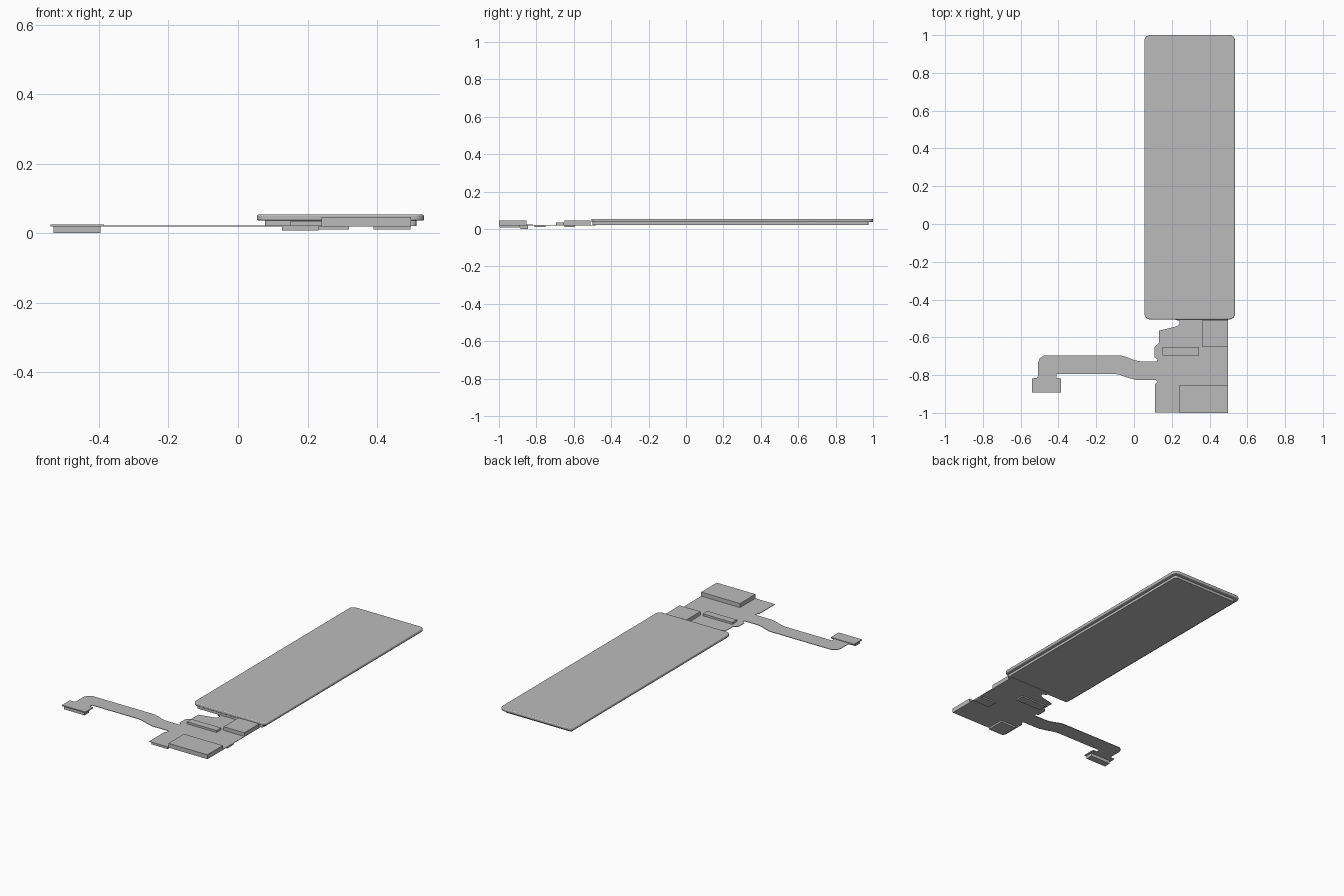
import bpy, bmesh, math

cube = bpy.data.objects.get("Cube")
if cube:
    bpy.data.objects.remove(cube, do_unlink=True)

grey = bpy.data.materials.new("plain grey")
grey.use_nodes = True
color = (0.5, 0.5, 0.5, 1)
grey.diffuse_color = color
grey.node_tree.nodes["Principled BSDF"].inputs["Base Color"].default_value = color


def prism(name, outline, z0, z1):
    """Extrude a flat outline from z0 up to z1."""
    bm = bmesh.new()
    face = bm.faces.new([bm.verts.new((x, y, z0)) for x, y in outline])
    geom = bmesh.ops.extrude_face_region(bm, geom=[face])["geom"]
    for v in geom:
        if isinstance(v, bmesh.types.BMVert):
            v.co.z = z1
    bmesh.ops.recalc_face_normals(bm, faces=bm.faces)
    mesh = bpy.data.meshes.new(name)
    bm.to_mesh(mesh)
    bm.free()
    mesh.materials.append(grey)
    ob = bpy.data.objects.new(name, mesh)
    bpy.context.collection.objects.link(ob)
    return ob


def box(name, x0, x1, y0, y1, z0, z1):
    return prism(name, [(x0, y0), (x1, y0), (x1, y1), (x0, y1)], z0, z1)


def rounded(x0, x1, y0, y1, r, steps=6):
    """Rectangle outline with round corners."""
    centres = [(x1 - r, y1 - r), (x0 + r, y1 - r), (x0 + r, y0 + r), (x1 - r, y0 + r)]
    return [(cx + r * math.cos(a), cy + r * math.sin(a))
            for i, (cx, cy) in enumerate(centres)
            for a in [(i + k / steps) * math.pi / 2 for k in range(steps + 1)]]


# Long display panel: wide cover with softened top edge, narrower backing
cover = prism("cover_panel", rounded(0.055, 0.535, -0.505, 1, 0.03), 0.036, 0.054)
bevel = cover.modifiers.new("soft top edge", "BEVEL")
bevel.width = 0.005
bevel.segments = 3
bevel.limit_method = "ANGLE"
bevel.angle_limit = math.radians(50)
prism("backing_panel", rounded(0.077, 0.513, -0.5, 0.976, 0.012), 0.021, 0.036)

# Flexible circuit sheet with its side ribbon, traced clockwise
FLEX_Z0, FLEX_Z1 = 0.019, 0.022
flex = [
    (0.497, -0.998), (0.11, -0.998), (0.11, -0.85), (0.125, -0.835), (0.115, -0.825),
    (0.01, -0.825), (-0.03, -0.815), (-0.08, -0.797), (-0.11, -0.793),
    (-0.41, -0.793), (-0.41, -0.815), (-0.386, -0.818), (-0.386, -0.893),
    (-0.54, -0.893), (-0.54, -0.818), (-0.515, -0.815), (-0.508, -0.805),
    (-0.508, -0.735), (-0.5, -0.712), (-0.478, -0.697),
    (-0.065, -0.697), (-0.04, -0.704), (0.005, -0.722), (0.04, -0.728),
    (0.12, -0.728), (0.125, -0.716), (0.108, -0.705), (0.108, -0.652),
    (0.132, -0.628), (0.132, -0.565), (0.225, -0.542), (0.24, -0.53),
    (0.24, -0.512), (0.22, -0.508), (0.22, -0.48), (0.497, -0.48),
]
prism("flex_circuit", flex, FLEX_Z0, FLEX_Z1)

# Parts mounted on top of the sheet
box("front_top_block", 0.24, 0.497, -1.0, -0.853, FLEX_Z1, 0.046)
box("rear_top_block", 0.36, 0.497, -0.65, -0.51, FLEX_Z1, 0.044)
box("small_top_block", 0.15, 0.345, -0.695, -0.652, FLEX_Z1, 0.034)

# Parts mounted underneath
box("front_under_block", 0.127, 0.232, -0.997, -0.888, 0.008, FLEX_Z0)
box("side_under_block", 0.39, 0.496, -0.81, -0.75, 0.011, FLEX_Z0)
box("rear_under_block", 0.15, 0.32, -0.65, -0.597, 0.011, FLEX_Z0)

# Ribbon connector: stiffener plate above, plug below
box("connector_stiffener", -0.54, -0.386, -0.893, -0.818, FLEX_Z1, 0.025)
box("connector_plug", -0.53, -0.395, -0.886, -0.845, 0.0, FLEX_Z0)

bpy.ops.object.select_all(action="DESELECT")
cover.select_set(True)
bpy.context.view_layer.objects.active = cover
bpy.ops.object.shade_smooth_by_angle(angle=math.radians(35))
